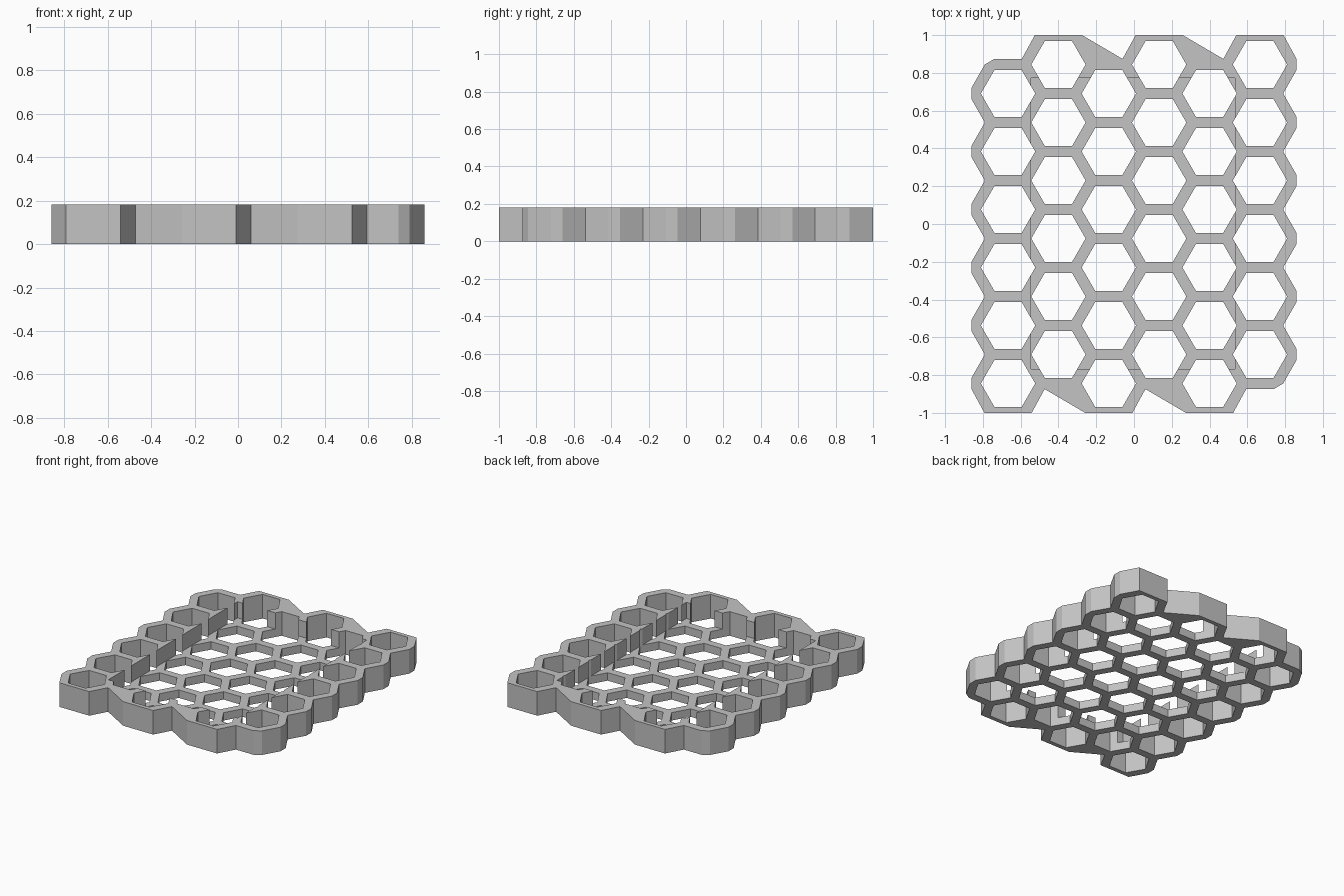
import bpy, bmesh, math

if "Cube" in bpy.data.objects:
    bpy.data.objects.remove(bpy.data.objects["Cube"])

HEIGHT = 0.182      # outer rim height
FLOOR = 0.06        # web height inside the pocket
PITCH = 0.307       # spacing of cells along y
COL = 0.2667        # spacing of columns along x
HOLE_R = 0.1438     # corner radius of a hexagonal hole


def prism(bm, pts, z0, z1):
    """Closed prism from an xy outline."""
    low = [bm.verts.new((x, y, z0)) for x, y in pts]
    high = [bm.verts.new((x, y, z1)) for x, y in pts]
    bm.faces.new(low)
    bm.faces.new(high)
    n = len(pts)
    for i in range(n):
        j = (i + 1) % n
        bm.faces.new((low[i], low[j], high[j], high[i]))


def make(name, outlines, z0, z1):
    bm = bmesh.new()
    for pts in outlines:
        prism(bm, pts, z0, z1)
    bmesh.ops.recalc_face_normals(bm, faces=bm.faces)
    me = bpy.data.meshes.new(name)
    bm.to_mesh(me)
    bm.free()
    ob = bpy.data.objects.new(name, me)
    bpy.context.collection.objects.link(ob)
    return ob


def cut(target, cutter):
    mod = target.modifiers.new(cutter.name, 'BOOLEAN')
    mod.operation = 'DIFFERENCE'
    mod.solver = 'EXACT'
    mod.object = cutter
    bpy.context.view_layer.objects.active = target
    bpy.ops.object.modifier_apply(modifier=mod.name)
    bpy.data.objects.remove(cutter)


# Scalloped plate outline: back and right sides, then the same turned half round
half = [(-0.74, 0.874)]
for k in (-1.5, 0.5, 2.5):
    x = k * COL
    half += [(x - 0.194, 0.874), (x - 0.125, 1), (x + 0.125, 1)]
for i in range(6):
    y = 2.75 * PITCH - i * PITCH
    half += [(0.86, y + 0.031), (0.86, y - 0.031), (0.79, y - PITCH / 2)]
outline = half + [(-x, -y) for x, y in half]
grid = make("honeycomb_tray", [outline], 0, HEIGHT)

# Shallow rectangular pocket
pocket = make("pocket_cutter",
              [[(-0.545, -0.768), (0.535, -0.768), (0.535, 0.773), (-0.545, 0.773)]],
              FLOOR, 0.5)
cut(grid, pocket)

# Hexagonal through holes, alternate columns shifted by half a cell
cells = []
for c in range(6):
    cx = (c - 2.5) * COL
    top = (2.75 if c % 2 else 2.25) * PITCH
    for r in range(6):
        cy = top - r * PITCH
        cells.append([(cx + HOLE_R * math.cos(math.radians(60 * k)),
                       cy + HOLE_R * math.sin(math.radians(60 * k))) for k in range(6)])
cut(grid, make("hole_cutter", cells, -0.2, 0.6))

# Single grey material
grey = bpy.data.materials.new("light_grey")
grey.diffuse_color = (0.55, 0.55, 0.55, 1)
grey.use_nodes = True
grey.node_tree.nodes["Principled BSDF"].inputs["Base Color"].default_value = grey.diffuse_color
grid.data.materials.clear()
grid.data.materials.append(grey)
for p in grid.data.polygons:
    p.material_index = 0
    p.use_smooth = False
